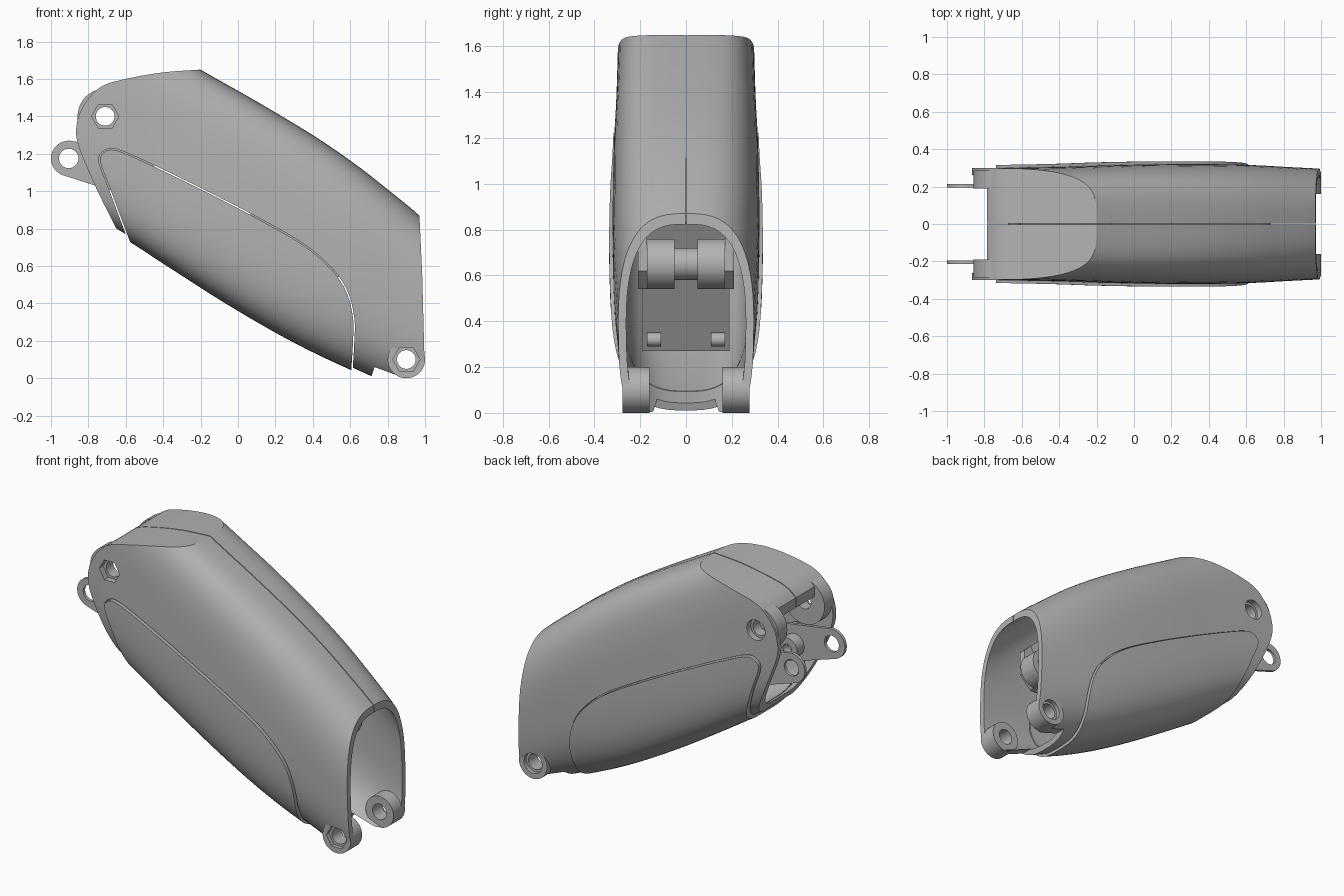
import bpy, bmesh, math
from mathutils import Vector

if "Cube" in bpy.data.objects:
    bpy.data.objects.remove(bpy.data.objects["Cube"], do_unlink=True)

grey = bpy.data.materials.new("mid_grey")
grey.use_nodes = True
grey.diffuse_color = (0.45, 0.45, 0.45, 1)
grey.node_tree.nodes["Principled BSDF"].inputs["Base Color"].default_value = (0.45, 0.45, 0.45, 1)


def make_object(name, bm):
    bmesh.ops.recalc_face_normals(bm, faces=bm.faces)
    mesh = bpy.data.meshes.new(name)
    bm.to_mesh(mesh)
    bm.free()
    obj = bpy.data.objects.new(name, mesh)
    bpy.context.collection.objects.link(obj)
    return obj


def prism(name, outline, y0, y1):
    """Extrude an xz outline along y."""
    bm = bmesh.new()
    near = [bm.verts.new((x, y0, z)) for x, z in outline]
    far = [bm.verts.new((x, y1, z)) for x, z in outline]
    bm.faces.new(near)
    bm.faces.new(far)
    n = len(outline)
    for i in range(n):
        j = (i + 1) % n
        bm.faces.new((near[i], near[j], far[j], far[i]))
    return make_object(name, bm)


def arc(centre, r, start=0, end=360, n=40):
    full = end - start == 360
    steps = n if full else n - 1
    angles = [math.radians(start + (end - start) * i / steps) for i in range(n)]
    return [(centre[0] + r * math.cos(a), centre[1] + r * math.sin(a)) for a in angles]


def cylinder(name, centre, r, y0, y1, n=40):
    return prism(name, arc(centre, r, n=n), y0, y1)


def boolean(target, tool, operation):
    """Apply a boolean and discard the tool."""
    mod = target.modifiers.new("cut", "BOOLEAN")
    mod.operation, mod.object, mod.solver = operation, tool, "EXACT"
    bpy.ops.object.select_all(action="DESELECT")
    bpy.context.view_layer.objects.active = target
    target.select_set(True)
    bpy.ops.object.modifier_apply(modifier=mod.name)
    bpy.data.objects.remove(tool, do_unlink=True)


def spline(points, steps):
    """Smooth curve through points of any dimension."""
    out = []
    for i in range(len(points) - 1):
        b, c = points[i], points[i + 1]
        a = points[i - 1] if i else [2 * p - q for p, q in zip(b, c)]
        d = points[i + 2] if i + 2 < len(points) else [2 * q - p for p, q in zip(b, c)]
        for s in range(steps):
            t = s / steps
            out.append([0.5 * (2 * q + (r - p) * t + (2 * p - 5 * q + 4 * r - u) * t * t
                               + (3 * q - p - 3 * r + u) * t ** 3)
                        for p, q, r, u in zip(a, b, c, d)])
    out.append(list(points[-1]))
    return out


def expand(outline, dist):
    """Offset a closed outline outward."""
    n = len(outline)
    area = sum(outline[i - 1][0] * outline[i][1] - outline[i][0] * outline[i - 1][1] for i in range(n))
    side = dist if area > 0 else -dist
    out = []
    for i in range(n):
        p, a, b = (Vector(outline[k % n]) for k in (i, i - 1, i + 1))
        e = (p - a).normalized() + (b - p).normalized()
        e.normalize()
        out.append((p.x + e.y * side, p.y - e.x * side))
    return out


# Arm stations: top x z, bottom x z, half width, squareness
STATIONS = spline([
    (-0.8, 2.0, -1.29, 1.16, 0.295, 4),
    (-0.2, 1.65, -0.69, 0.815, 0.305, 4),
    (0.1, 1.48, -0.38, 0.617, 0.315, 3.8),
    (0.4, 1.3, -0.08, 0.425, 0.32, 3.5),
    (0.62, 1.15, 0.2, 0.26, 0.32, 3.3),
    (0.8, 1.01, 0.42, 0.145, 0.315, 3.1),
    (0.97, 0.87, 0.63, 0.048, 0.305, 2.9),
    (1.15, 0.7, 0.85, -0.05, 0.295, 2.8),
    (1.4, 0.45, 1.15, -0.18, 0.28, 2.8)], 4)


def loft(name, grow, count=64):
    """Rounded arm body, grown or shrunk by an offset."""
    bm = bmesh.new()
    rings = []
    for tx, tz, bx, bz, w, n in STATIONS:
        top, low = Vector((tx, 0, tz)), Vector((bx, 0, bz))
        mid, half = (top + low) / 2, (top - low) / 2
        half *= (half.length + grow) / half.length
        ring = []
        for k in range(count):
            a = math.tau * (k + 0.5) / count
            c, s = math.cos(a), math.sin(a)
            p = mid + half * math.copysign(abs(s) ** (2 / n), s)
            p.y = (w + grow) * math.copysign(abs(c) ** (2 / n), c)
            ring.append(bm.verts.new(p))
        rings.append(ring)
    for r, q in zip(rings, rings[1:]):
        for k in range(count):
            j = (k + 1) % count
            bm.faces.new((r[k], r[j], q[j], q[k]))
    bm.faces.new(rings[0])
    bm.faces.new(rings[-1])
    return make_object(name, bm)


SHOULDER, ELBOW, EYE = (-0.71, 1.4), (0.9, 0.1), (-0.905, 1.175)
WALL = 0.035

# Outer shell trimmed to the side outline
nose = spline([(-0.2, 1.65), (-0.4, 1.635), (-0.6, 1.6), (-0.73, 1.56), (-0.815, 1.475),
               (-0.86, 1.37), (-0.855, 1.25), (-0.76, 1.02), (-0.65, 0.8)], 5)
side = [(1.0, 1.3), (0.97, 0.87), (0.985, 0.55)]
side += arc(ELBOW, 0.097, 0, -110, 12)
side += [(0.73, 0.06), (0.7, -0.03), (0.3, -0.1), (-0.3, 0.3), (-0.57, 0.7), (-0.6, 0.77)]
side += nose[::-1] + [(0.1, 1.67)]
shell = loft("outer_shell", 0)
boolean(shell, prism("trim", side, -0.5, 0.5), "INTERSECT")

# Hollow interior, open at both ends
cavity = loft("cavity", -WALL)
inside = [(0.1, 1.635), (-0.2, 1.615), (-0.6, 1.565), (-0.72, 1.52), (-0.785, 1.45), (-1.1, 1.45),
          (-1.4, 0.7), (-0.8, 0.3), (0, -0.4), (1.5, -0.6), (1.5, 1.4)]
boolean(cavity, prism("trim", inside, -0.5, 0.5), "INTERSECT")
boolean(shell, cavity, "DIFFERENCE")
clevis = [(-1, 1.2), (-0.785, 1.2), (-0.785, 1.7), (-1, 1.7)]
boolean(shell, prism("clevis_gap", clevis, -0.19, 0.19), "DIFFERENCE")

# Lower cover outline: the shell gets an opening, the cover fills it
cover_edge = [tuple(p) for p in spline(
    [(-0.6, 0.79), (-0.69, 1.03), (-0.735, 1.15), (-0.725, 1.2), (-0.66, 1.22), (-0.5, 1.155),
     (-0.2, 1.01), (0.1, 0.855), (0.35, 0.71), (0.5, 0.58), (0.58, 0.46), (0.615, 0.32),
     (0.615, 0.2), (0.605, 0.03)], 5)]
cover_edge += [(0.58, -0.2), (-0.4, 0.3), (-0.57, 0.71)]
boolean(shell, prism("opening", expand(cover_edge, 0.007), -0.5, 0.5), "DIFFERENCE")
cover = loft("lower_cover", 0.015)
boolean(cover, prism("trim", cover_edge, -0.5, 0.5), "INTERSECT")
boolean(cover, loft("cavity", -WALL), "DIFFERENCE")

# Seam between the shell halves
seam = [(-1, 1.4), (-1, 2.1), (1.3, 2.1), (1.3, 0.6), (0.9, 0.6), (0.3, 1.1), (-0.3, 1.4)]
boolean(shell, prism("seam", seam, -0.003, 0.003), "DIFFERENCE")

# Pivot bosses with bolt holes
for centre, r, y0, y1 in ((SHOULDER, 0.148, 0.19, 0.285), (ELBOW, 0.1, 0.16, 0.278)):
    for s in (-1, 1):
        boolean(shell, cylinder("boss", centre, r, s * y0, s * y1), "UNION")
    boolean(shell, cylinder("bolt_hole", centre, 0.05, -0.5, 0.5), "DIFFERENCE")
    boolean(shell, cylinder("nut_pocket", centre, 0.073, -0.5, 0.025 - y1, 6), "DIFFERENCE")
    boolean(shell, cylinder("head_pocket", centre, 0.065, y1 - 0.025, 0.5), "DIFFERENCE")

parts = [shell, cover]

# Link plates with an eye and an inner screw boss
plate = arc(EYE, 0.095, 75, 253, 24) + [(-0.7, 1.01), (-0.45, 0.95), (-0.45, 1.2)]
for s, label in ((-1, "right"), (1, "left")):
    link = prism(label + "_link_plate", plate, s * 0.195, s * 0.215)
    boolean(link, cylinder("eye_hole", EYE, 0.052, -0.5, 0.5), "DIFFERENCE")
    stud = cylinder(label + "_screw_boss", (-0.64, 1.1), 0.07, s * 0.12, s * 0.2)
    boolean(stud, cylinder("screw_hole", (-0.64, 1.1), 0.03, s * 0.1, s * 0.17), "DIFFERENCE")
    parts += [link, stud]

# Drive unit inside the arm
block = [(0.37, 0.27), (0.69, 0.83), (0.2, 1.11), (-0.12, 0.55)]
parts.append(prism("drive_block", block, -0.19, 0.19))
HUB = (0.66, 0.65)
parts.append(cylinder("drive_shaft", HUB, 0.07, -0.06, 0.06))
for s, label in ((-1, "right"), (1, "left")):
    parts.append(cylinder(label + "_drive_hub", HUB, 0.11, s * 0.05, s * 0.17))
    bracket = [(0.5, 0.54), (0.66, 0.54), (0.74, 0.62), (0.74, 0.78), (0.69, 0.83), (0.55, 0.83)]
    parts.append(prism(label + "_drive_bracket", bracket, s * 0.17, s * 0.21))
    parts.append(cylinder(label + "_mount_stud", (0.42, 0.32), 0.03, s * 0.11, s * 0.17, 20))

# Shading and colour
for obj in parts:
    obj.data.materials.clear()
    obj.data.materials.append(grey)
    for poly in obj.data.polygons:
        poly.material_index = 0
    bpy.ops.object.select_all(action="DESELECT")
    bpy.context.view_layer.objects.active = obj
    obj.select_set(True)
    bpy.ops.object.shade_smooth_by_angle(angle=math.radians(30))
